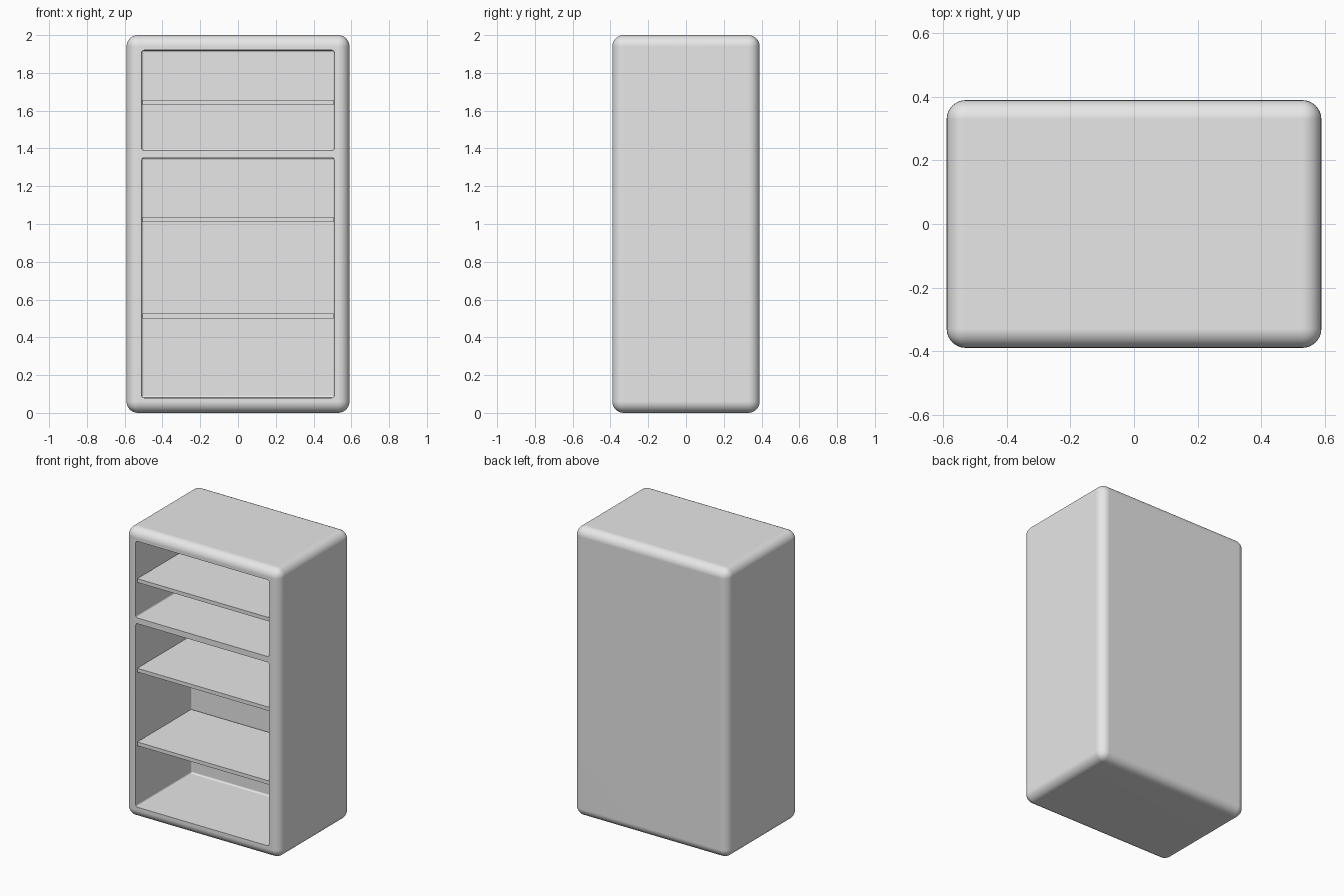
import bpy
import math

cube = bpy.data.objects.get("Cube")
if cube:
    bpy.data.objects.remove(cube, do_unlink=True)

grey = bpy.data.materials.new("light_grey")
grey.use_nodes = True
colour = (0.8, 0.8, 0.8, 1)
grey.diffuse_color = colour
grey.node_tree.nodes["Principled BSDF"].inputs["Base Color"].default_value = colour


def apply(obj, mod):
    bpy.context.view_layer.objects.active = obj
    bpy.ops.object.modifier_apply(modifier=mod.name)


def box(name, x, y, z, radius=0.0, segments=1):
    """Box between (min, max) pairs, with rounded edges."""
    bpy.ops.mesh.primitive_cube_add(size=1)
    obj = bpy.context.object
    obj.name = name
    obj.location = [(a + b) / 2 for a, b in (x, y, z)]
    obj.scale = [b - a for a, b in (x, y, z)]
    bpy.ops.object.transform_apply(location=True, rotation=False, scale=True)
    obj.data.materials.append(grey)
    if radius:
        bevel = obj.modifiers.new("round_edges", 'BEVEL')
        bevel.width = radius
        bevel.segments = segments
        apply(obj, bevel)
    return obj


# Rounded cabinet body
body = box("cabinet_body", (-0.59, 0.59), (-0.39, 0.39), (0, 2), 0.06, 8)

# Lower and upper compartments hollowed from the front
for name, z in (("lower", (0.08, 1.35)), ("upper", (1.39, 1.92))):
    cutter = box(name + "_cutter", (-0.51, 0.51), (-0.6, 0.22), z, 0.012, 3)
    cutter.hide_render = True
    cut = body.modifiers.new("hollow", 'BOOLEAN')
    cut.operation = 'DIFFERENCE'
    cut.solver = 'EXACT'
    cut.object = cutter
    apply(body, cut)
    bpy.data.objects.remove(cutter, do_unlink=True)

bpy.ops.object.select_all(action='DESELECT')
body.select_set(True)
bpy.context.view_layer.objects.active = body
bpy.ops.object.shade_smooth_by_angle(angle=math.radians(35))
normals = body.modifiers.new("flat_panels", 'WEIGHTED_NORMAL')
normals.keep_sharp = True

# Thin shelves
for name, z in (("lower_shelf", 0.5), ("middle_shelf", 1.01), ("upper_shelf", 1.63)):
    box(name, (-0.505, 0.505), (-0.38, 0.21), (z, z + 0.026))
